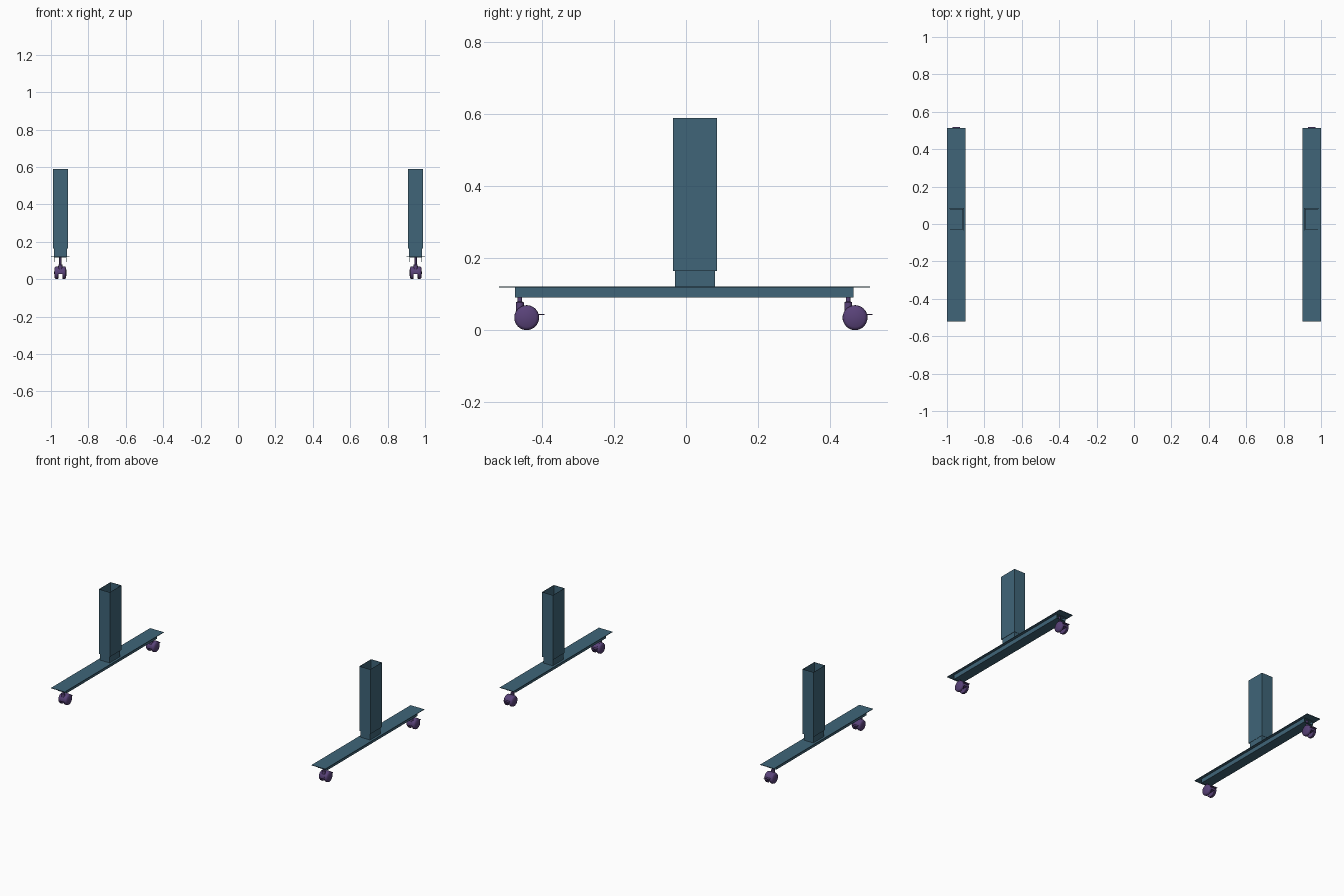
import bpy, bmesh, math
from mathutils import Matrix, Vector

if "Cube" in bpy.data.objects:
    bpy.data.objects.remove(bpy.data.objects["Cube"])


def material(name, rgb):
    m = bpy.data.materials.new(name)
    m.diffuse_color = (*rgb, 1)
    m.use_nodes = True
    m.node_tree.nodes["Principled BSDF"].inputs["Base Color"].default_value = m.diffuse_color
    return m


STEEL = material("blue_steel", (0.05, 0.13, 0.19))
PLASTIC = material("purple_plastic", (0.10, 0.055, 0.19))


def finish(name, bm, mat, smooth=False):
    bmesh.ops.recalc_face_normals(bm, faces=bm.faces)
    me = bpy.data.meshes.new(name)
    bm.to_mesh(me)
    bm.free()
    ob = bpy.data.objects.new(name, me)
    bpy.context.collection.objects.link(ob)
    me.materials.append(mat)
    if smooth:
        bpy.ops.object.select_all(action='DESELECT')
        ob.select_set(True)
        bpy.context.view_layer.objects.active = ob
        bpy.ops.object.shade_smooth_by_angle(angle=math.radians(35))
    return ob


def box(name, lo, hi, mat):
    bm = bmesh.new()
    lo, hi = Vector(lo), Vector(hi)
    bmesh.ops.create_cube(bm, size=1, matrix=Matrix.Translation((lo + hi) / 2)
                          @ Matrix.Diagonal((*(hi - lo), 1)))
    return finish(name, bm, mat)


def tube(name, lo, hi, axis, wall, mat):
    """Open rectangular tube running along the given axis."""
    a, b = [i for i in range(3) if i != axis]
    bm = bmesh.new()
    rings = []
    for end in (lo[axis], hi[axis]):
        for w in (0, wall):
            ring = []
            for s, t in ((0, 0), (1, 0), (1, 1), (0, 1)):
                p = [0, 0, 0]
                p[axis] = end
                p[a] = hi[a] - w if s else lo[a] + w
                p[b] = hi[b] - w if t else lo[b] + w
                ring.append(bm.verts.new(p))
            rings.append(ring)
    for r, q in ((0, 1), (1, 3), (3, 2), (2, 0)):
        for i in range(4):
            j = (i + 1) % 4
            bm.faces.new((rings[r][i], rings[r][j], rings[q][j], rings[q][i]))
    return finish(name, bm, mat)


def lathe(name, profile, origin, along_x, mat, steps=32):
    """Spin (radius, height) points about a vertical or sideways axis."""
    bm = bmesh.new()
    verts = [bm.verts.new((r, 0, h)) for r, h in profile]
    edges = [bm.edges.new(p) for p in zip(verts, verts[1:])]
    bmesh.ops.spin(bm, geom=verts + edges, cent=(0, 0, 0), axis=(0, 0, 1),
                   angle=math.tau, steps=steps, use_duplicate=False)
    bmesh.ops.remove_doubles(bm, verts=bm.verts, dist=1e-5)
    turn = Matrix.Rotation(math.pi / 2 * along_x, 4, 'Y')
    bm.transform(Matrix.Translation(origin) @ turn)
    return finish(name, bm, mat, True)


def hood(name, x, y, z, mat):
    """Arched cover between the two wheels, open at the bottom."""
    bm = bmesh.new()
    arc = [math.radians(-10 + 20 * i) for i in range(11)]
    pts = [(y + 0.035 * math.cos(a), z + 0.035 * math.sin(a)) for a in arc]
    face = bm.faces.new([bm.verts.new((x - 0.013, *p)) for p in pts])
    ext = bmesh.ops.extrude_face_region(bm, geom=[face])
    bmesh.ops.translate(bm, vec=(0.026, 0, 0),
                        verts=[v for v in ext['geom'] if isinstance(v, bmesh.types.BMVert)])
    return finish(name, bm, mat, True)


def caster(tag, x, stem_y):
    wy, wz = stem_y + 0.019, 0.0345
    # Domed twin wheels
    for label, s in (("left", -1), ("right", 1)):
        prof = [(0, 0.011), (0.032, 0.011), (0.0345, 0.013), (0.0345, 0.022),
                (0.032, 0.027), (0.026, 0.031), (0, 0.033)]
        lathe(f"{tag}_{label}_wheel", [(r, s * h) for r, h in prof],
              (x, wy, wz), True, PLASTIC)
    hood(f"{tag}_hood", x, wy, wz, PLASTIC)
    # Stepped swivel stem
    lathe(f"{tag}_stem", [(0, 0.035), (0.011, 0.035), (0.011, 0.077), (0.006, 0.080),
                          (0.006, 0.119), (0, 0.119)],
          (x, stem_y, 0), False, PLASTIC, 16)
    # Brake pedal
    box(f"{tag}_brake_pedal", (x - 0.02, wy + 0.02, 0.0415),
        (x + 0.02, wy + 0.049, 0.0445), PLASTIC)


for side, s in (("left", -1), ("right", 1)):
    x = 0.95 * s
    # Foot: flat plate over a shallow channel
    box(f"{side}_foot_plate", (x - 0.05, -0.52, 0.1185), (x + 0.05, 0.512, 0.1215), STEEL)
    tube(f"{side}_foot_channel", (x - 0.033, -0.476, 0.091), (x + 0.033, 0.466, 0.1185),
         1, 0.002, STEEL)
    # Telescoping post
    tube(f"{side}_inner_post", (x - 0.035, -0.030, 0.1215), (x + 0.035, 0.080, 0.30),
         2, 0.002, STEEL)
    tube(f"{side}_outer_post", (x - 0.04, -0.036, 0.164), (x + 0.04, 0.086, 0.59),
         2, 0.002, STEEL)
    for end, y in (("front", -0.462), ("back", 0.451)):
        caster(f"{side}_{end}_caster", x, y)
